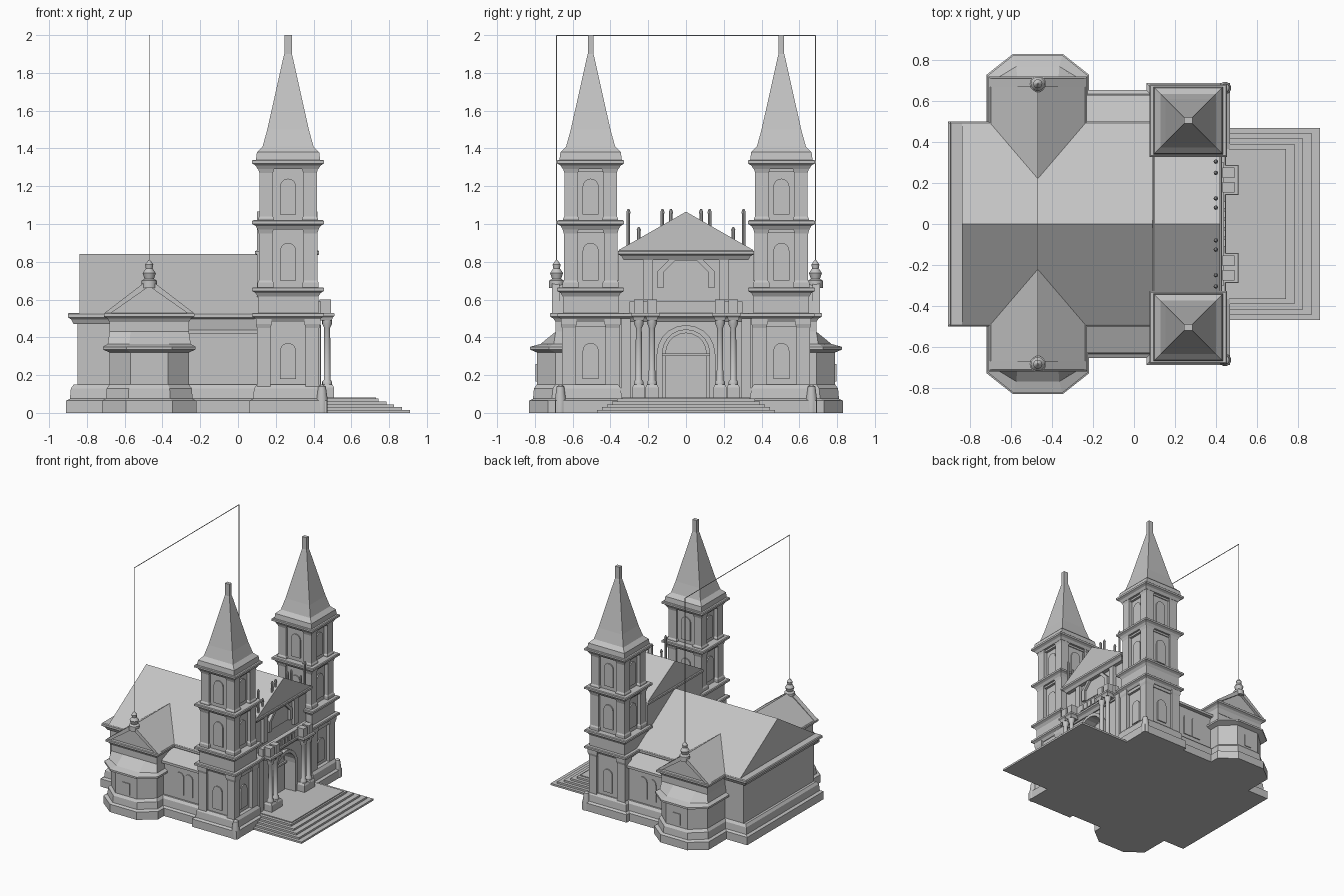
import bpy, bmesh
from math import cos, sin, pi

if "Cube" in bpy.data.objects:
    bpy.data.objects.remove(bpy.data.objects["Cube"])

stone = bpy.data.materials.new("grey_stone")
stone.use_nodes = True
stone.diffuse_color = (.55, .55, .55, 1)
stone.node_tree.nodes["Principled BSDF"].inputs["Base Color"].default_value = stone.diffuse_color

# Main positions and the mouldings shared by all parts: (outward offset, height)
nave_x, nave_back, facade_x = -.4, -.84, .4
chapel_x, chapel_y, tower_x, tower_y = -.47, .7, .265, .505
eaves, ridge, tower_top = .53, .84, 1.34
plinth_moulding = [(.04, 0), (.04, .065), (.02, .075), (.015, .13), (0, .15)]
cornice_moulding = [(0, 0), (.4, .4), (1, .6), (1, .9), (.8, 1)]


def stack(name, rings, smooth=False):
    """Skin a list of equal-length point rings and cap both ends."""
    bm = bmesh.new()
    loops = [[bm.verts.new(point) for point in ring] for ring in rings]
    count = len(loops[0])
    for low, high in zip(loops, loops[1:]):
        for i in range(count):
            j = (i + 1) % count
            bm.faces.new((low[i], low[j], high[j], high[i]))
    bm.faces.new(loops[0][::-1])
    bm.faces.new(loops[-1])
    bmesh.ops.recalc_face_normals(bm, faces=bm.faces)
    mesh = bpy.data.meshes.new(name)
    bm.to_mesh(mesh)
    bm.free()
    mesh.materials.append(stone)
    part = bpy.data.objects.new(name, mesh)
    bpy.context.collection.objects.link(part)
    if smooth:
        bpy.ops.object.select_all(action='DESELECT')
        part.select_set(True)
        bpy.context.view_layer.objects.active = part
        bpy.ops.object.shade_smooth_by_angle(angle=.7)


def tiers(name, x, y, half_x, half_y, moulding):
    """Rectangle that grows or shrinks by an offset at each height."""
    corners = [(-1, -1), (1, -1), (1, 1), (-1, 1)]
    stack(name, [[(x + a * (half_x + grow), y + b * (half_y + grow), z) for a, b in corners]
                 for grow, z in moulding])


def block(name, x, y, half_x, half_y, bottom, top):
    tiers(name, x, y, half_x, half_y, [(0, bottom), (0, top)])


def cornice(name, x, y, half_x, half_y, top, height=.05, lip=.03):
    tiers(name, x, y, half_x, half_y, [(lip * o, top - height + height * t) for o, t in cornice_moulding])


def lathe(name, x, y, profile, sides=14):
    turn = [2 * pi * i / sides for i in range(sides)]
    stack(name, [[(x + r * cos(t), y + r * sin(t), z) for t in turn] for r, z in profile], True)


def prism(name, outline, axis, start, end):
    """Extrude a (horizontal, height) outline along x or y."""
    stack(name, [[(d, u, z) if axis == 'x' else (u, d, z) for u, z in outline] for d in (start, end)])


def gable(centre, half, bottom, top):
    return [(centre - half, bottom), (centre, top), (centre + half, bottom)]


def arch(centre, half, bottom, top, sides=10):
    """Round-headed outline, open at the foot."""
    turn = [pi * i / sides for i in range(sides + 1)]
    head = [(centre + half * cos(t), top - half + half * sin(t)) for t in turn]
    return [(centre + half, bottom)] + head + [(centre - half, bottom)]


def octagon(half, bottom, top):
    cut = half / 2
    return [(-half, bottom), (-half, top - cut), (cut - half, top),
            (half - cut, top), (half, top - cut), (half, bottom)]


def chapel_ring(s, grow, z, retreat=0):
    """Canted chapel plan, grown by an offset."""
    wide, narrow = .22 + grow, .105 + grow * .6
    front = chapel_y + .1 + grow - retreat
    plan = [(-wide, .4), (-wide, chapel_y + grow), (-narrow, front)]
    plan += [(-u, v) for u, v in plan[::-1]]
    return [(chapel_x + u, s * v, z) for u, v in plan]


def chapel(side, s):
    stack(side + "_chapel_plinth", [chapel_ring(s, o - .01, z) for o, z in plinth_moulding])
    stack(side + "_chapel_walls", [chapel_ring(s, o, z) for o, z in
                                   ((-.01, .1), (-.01, .32), (.025, .335), (.025, .35))])
    stack(side + "_chapel_lean_roof", [chapel_ring(s, .025, .35), chapel_ring(s, 0, .365, .03),
                                       chapel_ring(s, -.01, .43, .1)])
    block(side + "_chapel_upper_wall", chapel_x, s * .5, .21, .19, .34, eaves)
    cornice(side + "_chapel_cornice", chapel_x, s * .5, .21, .19, eaves)
    prism(side + "_chapel_roof", gable(chapel_x, .23, eaves, chapel_y), 'y', s * .2, s * .69)
    trim = gable(chapel_x, .235, eaves, chapel_y + .01) + gable(chapel_x, .2, eaves, chapel_y - .03)[::-1]
    prism(side + "_chapel_gable_trim", trim, 'y', s * .67, s * .71)
    block(side + "_chapel_window", chapel_x, s * .792, .033, .004, .165, .26)
    lathe(side + "_chapel_finial", chapel_x, s * .685, [
        (.04, .66), (.04, .7), (.025, .71), (.035, .74), (.018, .765), (.022, .785), (.004, .81)])
    block(side + "_wire_post", chapel_x, s * .685, .002, .002, .8, 2)


def aisle(side, s):
    x, half = -.07, .2
    tiers(side + "_aisle_plinth", x, s * .45, half, .165, plinth_moulding)
    block(side + "_aisle_wall", x, s * .5, half, .1, .1, .43)
    prism(side + "_aisle_roof", [(s * .4, .42), (s * .63, .42), (s * .63, .44), (s * .46, .51), (s * .4, .51)],
          'x', x - half, x + half)
    for k in (-1, 1):
        prism(side + "_aisle_window", arch(x + k * .041, .037, .19, .37), 'y', s * .595, s * .607)


def tower_stage(name, y, half, bottom, top, window_foot, window_top):
    """Recessed core with corner piers, lintels and blind arched windows."""
    x, core, pier = tower_x, half - .03, .036
    depth = half - .013
    block(name + "_core", x, y, core, core, bottom, top)
    block(name + "_lintel", x, y, half - .01, depth - .01, top - .045, top)
    for a in (-1, 1):
        for b in (-1, 1):
            tiers(name + "_pier", x + a * (half - pier), y + b * (depth - pier), pier, pier, [
                (.006, bottom), (.006, bottom + .03), (0, bottom + .04),
                (0, top - .05), (.006, top - .03), (.006, top)])
        for axis, middle, other in (('x', x, y), ('y', y, x)):
            prism(name + "_window", arch(other, .042, window_foot, window_top), axis,
                  middle + a * core, middle + a * (core + .009))


def tower(side, s):
    x, y, name = tower_x, s * tower_y, side + "_tower"
    tiers(name + "_plinth", x, y, .165, .145, plinth_moulding)
    lathe(name + "_corner_stone", .445, s * .665, [(.03, 0), (.03, .07), (.02, .14), (.004, .15)])
    tower_stage(name + "_lower", y, .165, .1, .5, .18, .37)
    tower_stage(name + "_middle", y, .155, .66, 1, .7, .9)
    tower_stage(name + "_belfry", y, .152, 1, tower_top - .02, 1.05, 1.24)
    block(name + "_attic", x, y, .16, .147, .5, .65)
    for level in (eaves, .665, 1.02, tower_top):
        cornice(name + "_cornice", x, y, .16, .147, level)
    # Broad flared foot drawn up to a thin square tip
    tiers(side + "_spire", x, y, .02, .015, [
        (.15, tower_top), (.145, 1.38), (.115, 1.41), (.09, 1.5), (.003, 1.89), (0, 1.9), (0, 2)])


def portico(s):
    x = .472
    for y in (s * .18, s * .25):
        tiers("column_pedestal", x, y, .028, .026, [(.008, .07), (.008, .135), (0, .15)])
        lathe("column", x, y, [(.026, .15), (.026, .165), (.018, .175), (.016, .45), (.026, .47), (.026, .5)])
        cornice("column_entablature", x - .01, y, .035, .026, eaves, .04, .013)
        block("column_crown", x - .01, y, .03, .026, eaves, .6)
    block("facade_pilaster", .42, s * .32, .018, .025, .08, .5)
    block("upper_pilaster", .378, s * .2, .018, .025, .6, .83)
    # Slim posts standing on the pediment slope
    for y, top in ((.305, 1.08), (.25, .985), (.125, 1.08), (.08, 1.08)):
        foot = 1.04 - y * .6
        lathe("roof_post", facade_x, s * y, [(.009, foot), (.009, top - .03), (.011, top - .015), (.004, top)], 8)


# Nave: plinth, walls, cornice and gabled roof
tiers("nave_plinth", nave_x, 0, .47, .46, plinth_moulding)
block("nave_walls", nave_x + .03, 0, .48, .46, .1, eaves)
cornice("nave_cornice", nave_x, 0, .47, .47, eaves, .06)
prism("nave_roof", gable(0, .49, eaves, ridge), 'x', nave_back, .12)

# Mirrored parts
for side, s in (("right", -1), ("left", 1)):
    chapel(side, s)
    aisle(side, s)
    tower(side, s)
    portico(s)
block("wire_span", chapel_x, 0, .002, .685, 1.996, 2)

# Entrance front: arched portal, gallery, upper wall and pediment
wall = [(-.36, .06), (-.36, .5), (.36, .5), (.36, .06)]
prism("portal_wall", wall + arch(0, .125, .06, .44), 'x', .34, facade_x + .01)
prism("portal_surround", arch(0, .155, .07, .465) + arch(0, .125, .07, .44)[::-1], 'x', facade_x, .44)
block("portal_back", .22, 0, .12, .2, .06, .47)
prism("portal_door", arch(0, .11, .08, .425), 'x', .335, .348)
block("door_transom", .35, 0, .012, .125, .3, .315)
cornice("facade_entablature", .27, 0, .15, .33, eaves)
block("gallery_parapet", .42, 0, .02, .3, .52, .59)
for i in range(-2, 3):
    block("gallery_panel", .44, i * .046, .006, .017, .535, .58)
block("upper_wall", .235, 0, .135, .36, .52, ridge)
frame = octagon(.15, .66, .825) + octagon(.12, .66, .805)[::-1]
prism("upper_window_frame", frame, 'x', .36, .395)
prism("upper_window", octagon(.12, .66, .805), 'x', .365, .376)
cornice("pediment_cornice", .26, 0, .14, .33, .86)
prism("pediment_roof", gable(0, .36, .86, 1.065), 'x', .1, .42)

# Entrance steps, each smaller than the one below
block("facade_base", .275, 0, .175, .36, 0, .08)
for i in range(5):
    inset = i * .026
    half = .255 - inset * .8
    block("entrance_step", facade_x + half, 0, half, .47 - inset, i * .015, i * .015 + .015)
block("entrance_landing", .565, 0, .165, .34, .06, .082)
